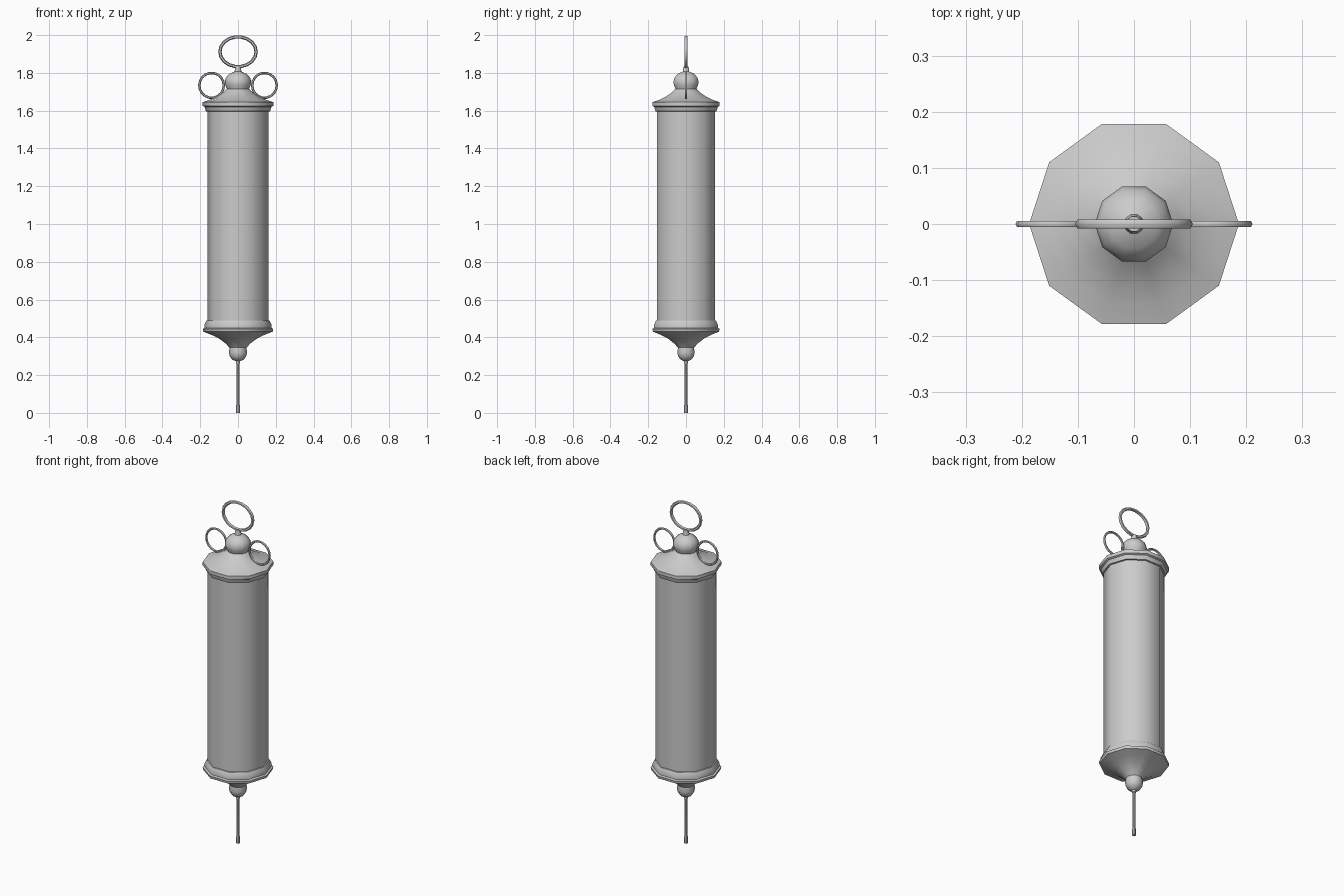
import bpy, bmesh
from math import cos, sin, pi, radians

if "Cube" in bpy.data.objects:
    bpy.data.objects.remove(bpy.data.objects["Cube"])


def finish(name, bm, angle):
    bmesh.ops.recalc_face_normals(bm, faces=bm.faces[:])
    me = bpy.data.meshes.new(name)
    bm.to_mesh(me)
    bm.free()
    ob = bpy.data.objects.new(name, me)
    bpy.context.collection.objects.link(ob)
    bpy.ops.object.select_all(action='DESELECT')
    ob.select_set(True)
    bpy.context.view_layer.objects.active = ob
    bpy.ops.object.shade_smooth_by_angle(angle=radians(angle))
    return ob


def lathe(name, profile, sides=10, angle=40):
    """Revolve (radius, z) points around z, capping both ends."""
    bm = bmesh.new()
    rings = [[bm.verts.new((r * cos(2 * pi * i / sides), r * sin(2 * pi * i / sides), z))
              for i in range(sides)] for r, z in profile]
    for a, b in zip(rings, rings[1:]):
        for i in range(sides):
            j = (i + 1) % sides
            bm.faces.new((a[i], a[j], b[j], b[i]))
    bm.faces.new(rings[0])
    bm.faces.new(rings[-1])
    return finish(name, bm, angle)


def ring(name, x, z, rx, rz, tube, segments=18, sides=6):
    """Upright oval ring in the xz plane."""
    bm = bmesh.new()
    loops = []
    for i in range(segments):
        a = 2 * pi * i / segments
        loops.append([bm.verts.new((x + (rx + tube * cos(t)) * cos(a), tube * sin(t),
                                    z + (rz + tube * cos(t)) * sin(a)))
                      for t in (2 * pi * k / sides for k in range(sides))])
    for i in range(segments):
        a, b = loops[i], loops[(i + 1) % segments]
        for k in range(sides):
            m = (k + 1) % sides
            bm.faces.new((a[k], a[m], b[m], b[k]))
    return finish(name, bm, 60)


# Ten-sided barrel
lathe("barrel", [(0.161, 0.46), (0.161, 1.63)])

# Upper cap with flange, concave shoulder and knob
lathe("upper_cap", [(0.155, 1.595), (0.17, 1.597), (0.177, 1.62), (0.187, 1.625),
                    (0.187, 1.645), (0.15, 1.657), (0.115, 1.673), (0.083, 1.693),
                    (0.059, 1.715), (0.067, 1.735), (0.070, 1.753), (0.064, 1.775),
                    (0.045, 1.795), (0.018, 1.807), (0.014, 1.835)])

# Lower cap with flange, tapering to a small ball
lathe("lower_cap", [(0.155, 0.49), (0.167, 0.488), (0.177, 0.468), (0.177, 0.45),
                    (0.187, 0.445), (0.184, 0.43), (0.14, 0.413), (0.10, 0.393),
                    (0.065, 0.367), (0.045, 0.345), (0.048, 0.318), (0.043, 0.298),
                    (0.03, 0.282), (0.012, 0.274), (0.01, 0.262)])

# Thin rod with a slightly thicker tip
lathe("rod", [(0.0075, 0.27), (0.0075, 0.045), (0.0095, 0.04), (0.0095, 0.0)], sides=8)

# Plunger ring and two finger rings
ring("top_ring", 0, 1.912, 0.096, 0.079, 0.009)
for side, label in ((-1, "left"), (1, "right")):
    ring(label + "_finger_ring", side * 0.14, 1.734, 0.065, 0.066, 0.0065)
